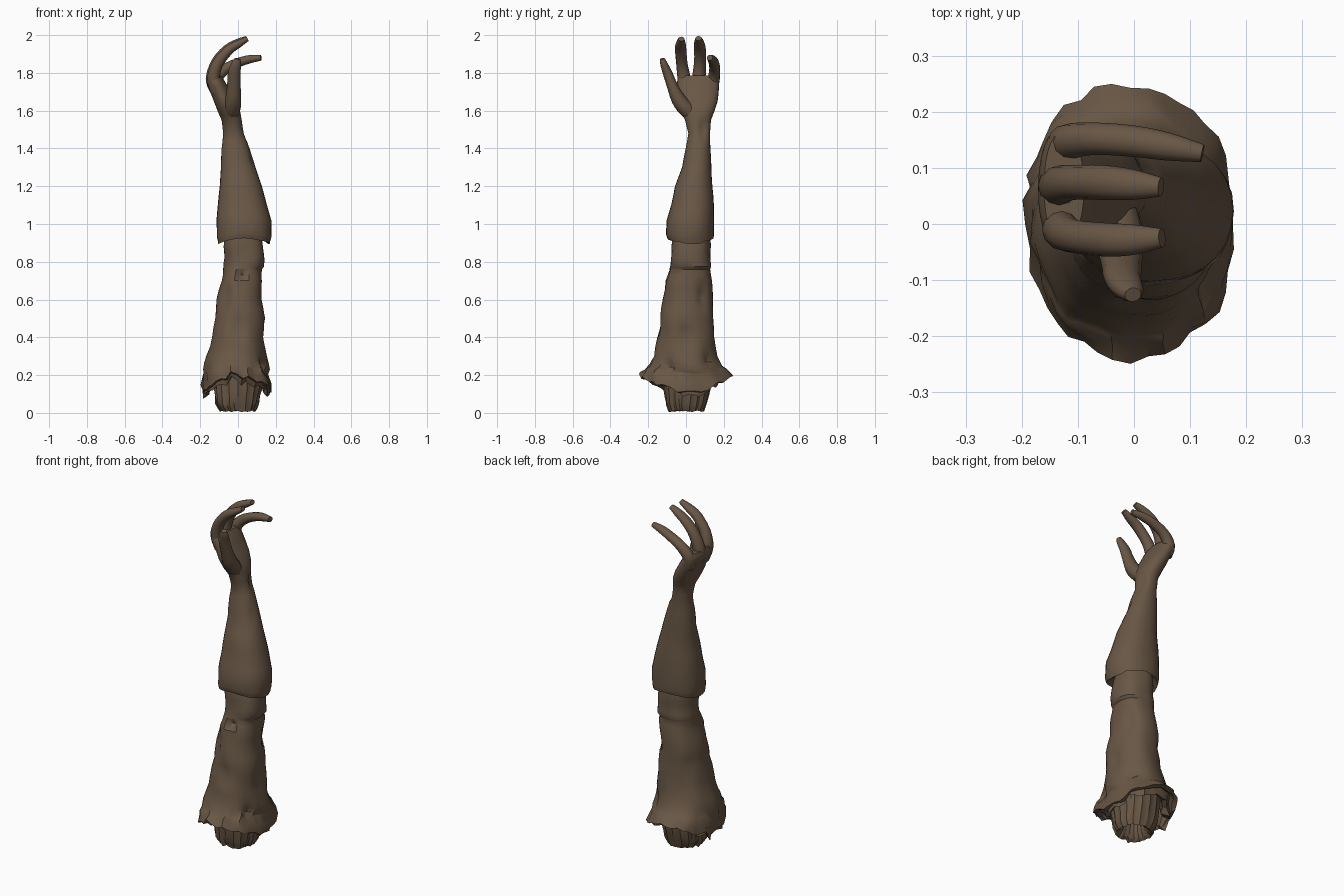
import bpy, bmesh, math
from mathutils import Vector, noise

skin = bpy.data.materials.new("dry_brown_skin")
skin.diffuse_color = (0.14, 0.095, 0.06, 1)

# Torn pits: centre, radius, depth
PITS = [((0.02, -0.1, 0.73), 0.035, 0.035), ((-0.07, -0.1, 0.62), 0.05, 0.02),
        ((0.0, -0.14, 0.46), 0.05, 0.02), ((0.12, 0.1, 0.62), 0.05, 0.03),
        ((0.13, 0.0, 0.42), 0.06, 0.02), ((0.02, 0.09, 1.5), 0.035, 0.02),
        ((0.08, 0.03, 1.36), 0.03, 0.01), ((0.14, -0.1, 0.24), 0.05, 0.03),
        ((-0.1, 0.1, 0.5), 0.06, 0.015), ((0.1, 0.1, 0.27), 0.04, 0.03)]


def finish(name, rings, angle=45):
    """Bridge closed rings of points, cap both ends and shade."""
    bm = bmesh.new()
    vr = [[bm.verts.new(p) for p in ring] for ring in rings]
    n = len(vr[0])
    for a, b in zip(vr, vr[1:]):
        for i in range(n):
            j = (i + 1) % n
            bm.faces.new((a[i], a[j], b[j], b[i]))
    bm.faces.new(vr[0][::-1])
    bm.faces.new(vr[-1])
    bmesh.ops.recalc_face_normals(bm, faces=bm.faces)
    me = bpy.data.meshes.new(name)
    bm.to_mesh(me)
    bm.free()
    me.materials.append(skin)
    ob = bpy.data.objects.new(name, me)
    bpy.context.collection.objects.link(ob)
    bpy.ops.object.select_all(action='DESELECT')
    ob.select_set(True)
    bpy.context.view_layer.objects.active = ob
    bpy.ops.object.shade_smooth_by_angle(angle=math.radians(angle))
    return ob


def loft(name, secs, n=28, sub=2, amp=0.006, power=0.92, pleat=0.0, angle=45):
    """Sections: z, x0, x1, y0, y1, drop at the x sides, raggedness."""
    secs = [tuple(s) + (0,) * (7 - len(s)) for s in secs]
    rows = []
    for a, b in zip(secs, secs[1:]):
        rows += [[u + (v - u) * k / sub for u, v in zip(a, b)] for k in range(sub)]
    rows.append(secs[-1])
    rings = []
    for z, x0, x1, y0, y1, drop, rag in rows:
        ring = []
        for i in range(n):
            t = 2 * math.pi * i / n
            c, s = math.cos(t), math.sin(t)
            f = 1 + pleat * (1 if i % 2 else -1)
            ex = math.copysign(abs(c) ** power, c) * f
            ey = math.copysign(abs(s) ** power, s) * f
            p = Vector(((x0 + x1) / 2 + (x1 - x0) / 2 * ex,
                        (y0 + y1) / 2 + (y1 - y0) / 2 * ey, z - drop * c * c))
            out = Vector((c, s, 0))
            p.z += rag * noise.noise(Vector((c * 4, s * 4, 3)))
            p += out * (amp * noise.noise(p * 9) + rag * 0.6 * noise.noise(p * 17))
            for q, r, d in PITS:
                k = 1 - (p - Vector(q)).length / r
                if k > 0:
                    p -= out * d * min(1, k * 1.6)
            ring.append(p)
        rings.append(ring)
    return finish(name, rings, angle)


def finger(name, pts, side, n=12, sub=3):
    """Points: x, y, z, half width along side, half thickness."""
    P = [pts[0]] + pts + [pts[-1]]
    path = []
    for i in range(1, len(P) - 2):
        for k in range(sub):
            t = k / sub
            path.append([0.5 * (2 * b + (c - a) * t + (2 * a - 5 * b + 4 * c - d) * t * t
                                + (3 * b - a - 3 * c + d) * t ** 3)
                         for a, b, c, d in zip(P[i - 1], P[i], P[i + 1], P[i + 2])])
    path.append(list(pts[-1]))
    rings = []
    for i, q in enumerate(path):
        tan = (Vector(path[min(i + 1, len(path) - 1)][:3]) - Vector(path[max(i - 1, 0)][:3])).normalized()
        u = Vector(side)
        u = (u - tan * u.dot(tan)).normalized()
        v = tan.cross(u)
        rings.append([Vector(q[:3]) + u * q[3] * math.cos(a) + v * q[4] * math.sin(a)
                      for a in (2 * math.pi * j / n for j in range(n))])
    return finish(name, rings, 50)


# Torn stump with a hollow end
loft("stump", [(0.10, -0.05, 0.06, -0.05, 0.05), (0.05, -0.06, 0.07, -0.06, 0.06),
               (0.02, -0.075, 0.085, -0.075, 0.075, 0, 0.01),
               (0.01, -0.09, 0.095, -0.09, 0.09, 0, 0.015),
               (0.05, -0.115, 0.112, -0.108, 0.105, 0, 0.012),
               (0.13, -0.125, 0.125, -0.115, 0.13, 0, 0.006),
               (0.28, -0.13, 0.13, -0.12, 0.14)], n=36, pleat=0.03, angle=30)

# Upper arm with a wrapped band and a ragged, flared lower edge
loft("upper_arm", [(0.97, -0.06, 0.12, -0.06, 0.12), (0.88, -0.075, 0.135, -0.078, 0.135),
                   (0.82, -0.07, 0.138, -0.086, 0.138), (0.775, -0.075, 0.138, -0.088, 0.139),
                   (0.76, -0.078, 0.128, -0.09, 0.132), (0.70, -0.09, 0.13, -0.105, 0.137),
                   (0.60, -0.11, 0.13, -0.122, 0.138), (0.50, -0.125, 0.138, -0.143, 0.143),
                   (0.40, -0.137, 0.14, -0.155, 0.15), (0.30, -0.165, 0.152, -0.163, 0.165),
                   (0.25, -0.18, 0.165, -0.19, 0.19, 0.02, 0.02),
                   (0.235, -0.185, 0.165, -0.215, 0.21, 0.03, 0.03),
                   (0.205, -0.19, 0.178, -0.247, 0.247, 0.09, 0.045),
                   (0.20, -0.175, 0.16, -0.22, 0.22, 0.09, 0.045),
                   (0.24, -0.15, 0.14, -0.16, 0.16, 0.04, 0.02),
                   (0.27, -0.11, 0.11, -0.11, 0.11)], n=40, amp=0.012, angle=35)

# Crumpled folds hanging under the ragged edge
loft("torn_fold", [(0.26, -0.14, 0.14, -0.14, 0.15), (0.215, -0.178, 0.168, -0.19, 0.19, 0.05, 0.05),
                   (0.175, -0.18, 0.165, -0.17, 0.19, 0.08, 0.06),
                   (0.185, -0.155, 0.15, -0.15, 0.16, 0.07, 0.05),
                   (0.24, -0.13, 0.13, -0.12, 0.13)], n=40, sub=1, power=1, angle=30)

# Forearm, wrist and palm, with an overhanging edge at the elbow
loft("forearm_and_palm", [(0.96, -0.06, 0.12, -0.06, 0.12), (0.945, -0.08, 0.14, -0.08, 0.135, 0.03),
                          (0.925, -0.108, 0.17, -0.10, 0.145, 0.03, 0.012),
                          (0.95, -0.113, 0.176, -0.106, 0.148, 0.02, 0.006),
                          (1.02, -0.114, 0.174, -0.103, 0.15), (1.10, -0.106, 0.155, -0.078, 0.147),
                          (1.20, -0.096, 0.125, -0.06, 0.14), (1.30, -0.09, 0.094, -0.022, 0.136),
                          (1.40, -0.086, 0.06, 0.0, 0.13), (1.48, -0.08, 0.03, 0.012, 0.128),
                          (1.55, -0.086, 0.02, -0.005, 0.132), (1.60, -0.108, 0.012, -0.032, 0.15),
                          (1.65, -0.13, -0.01, -0.045, 0.165), (1.70, -0.15, -0.04, -0.044, 0.173),
                          (1.755, -0.172, -0.07, -0.046, 0.175), (1.785, -0.16, -0.09, -0.035, 0.165)],
     amp=0.004)

# Three curled fingers
finger("middle_finger", [(-0.11, 0.06, 1.70, 0.035, 0.035), (-0.135, 0.068, 1.77, 0.036, 0.036),
                         (-0.108, 0.074, 1.86, 0.031, 0.031), (-0.055, 0.074, 1.925, 0.031, 0.026),
                         (0.0, 0.07, 1.96, 0.027, 0.021), (0.048, 0.066, 1.983, 0.017, 0.013)], (0, 1, 0))
finger("index_finger", [(-0.11, 0.0, 1.70, 0.035, 0.035), (-0.13, -0.01, 1.77, 0.035, 0.034),
                        (-0.107, -0.022, 1.85, 0.030, 0.030), (-0.05, -0.028, 1.92, 0.030, 0.026),
                        (0.0, -0.028, 1.952, 0.027, 0.021), (0.05, -0.025, 1.98, 0.017, 0.013)], (0, 1, 0))
finger("little_finger", [(-0.11, 0.13, 1.70, 0.035, 0.035), (-0.12, 0.145, 1.76, 0.033, 0.034),
                         (-0.075, 0.152, 1.815, 0.029, 0.029), (-0.005, 0.148, 1.852, 0.028, 0.025),
                         (0.06, 0.138, 1.872, 0.025, 0.022), (0.122, 0.126, 1.88, 0.016, 0.015)], (0, 1, 0))

# Thumb
finger("thumb", [(-0.04, 0.05, 1.56, 0.035, 0.035), (-0.032, 0.0, 1.61, 0.045, 0.042),
                 (-0.025, -0.04, 1.66, 0.042, 0.038), (-0.022, -0.072, 1.73, 0.036, 0.029),
                 (-0.02, -0.098, 1.80, 0.033, 0.025), (-0.008, -0.118, 1.85, 0.026, 0.019),
                 (-0.002, -0.126, 1.875, 0.015, 0.013)], (1, 0, 0))
